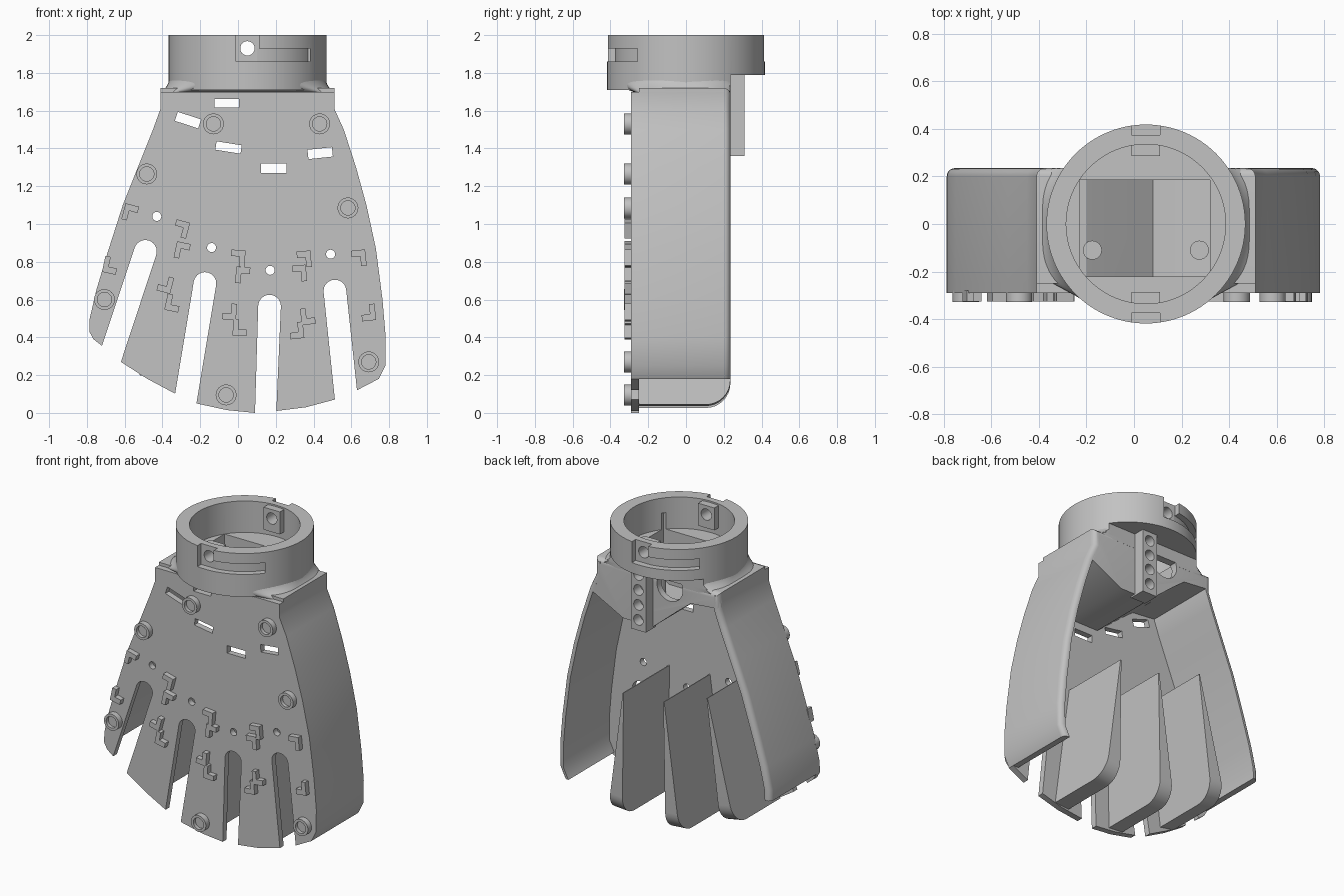
import bpy, bmesh, math
from mathutils import Vector, Matrix

old = bpy.data.objects.get("Cube")
if old:
    bpy.data.objects.remove(old)

grey = bpy.data.materials.new("matte grey")
grey.use_nodes = True
grey.diffuse_color = (0.54, 0.54, 0.54, 1)
grey.node_tree.nodes["Principled BSDF"].inputs["Base Color"].default_value = (0.54, 0.54, 0.54, 1)
parts = []


def finish(name, bm):
    bmesh.ops.recalc_face_normals(bm, faces=bm.faces)
    me = bpy.data.meshes.new(name)
    bm.to_mesh(me)
    bm.free()
    ob = bpy.data.objects.new(name, me)
    bpy.context.collection.objects.link(ob)
    me.materials.append(grey)
    parts.append(ob)
    return ob


def prism(name, pts, y0, y1, rounded=(), radius=0.035):
    """Extrude an x-z outline along y; round the back rim between the given outline points."""
    bm = bmesh.new()
    face = bm.faces.new([bm.verts.new((x, y0, z)) for x, z in pts])
    new = bmesh.ops.extrude_face_region(bm, geom=[face])["geom"]
    bmesh.ops.translate(bm, vec=(0, y1 - y0, 0), verts=[g for g in new if isinstance(g, bmesh.types.BMVert)])
    if rounded:
        def on_rim(v):
            return abs(v.co.y - y1) < 1e-4 and any(math.dist((v.co.x, v.co.z), p) < 1e-4 for p in rounded)
        rim = [e for e in bm.edges if all(on_rim(v) for v in e.verts)]
        bmesh.ops.bevel(bm, geom=rim, offset=radius, segments=5, profile=0.5, affect='EDGES')
    return finish(name, bm)


def box(name, x0, x1, y0, y1, z0, z1):
    return prism(name, [(x0, z0), (x1, z0), (x1, z1), (x0, z1)], y0, y1)


def circle(x, z, r, n=24):
    return [(x + r * math.cos(math.tau * i / n), z + r * math.sin(math.tau * i / n)) for i in range(n)]


def tilted(x, z, w, h, deg):
    m = Matrix.Rotation(math.radians(deg), 2)
    return [tuple(Vector((x, z)) + m @ Vector((a * w / 2, b * h / 2)))
            for a, b in ((-1, -1), (1, -1), (1, 1), (-1, 1))]


def drum(name, r, z0, z1, x=0.05, y=0.0, n=96):
    bm = bmesh.new()
    bmesh.ops.create_cone(bm, cap_ends=True, segments=n, radius1=r, radius2=r, depth=z1 - z0,
                          matrix=Matrix.Translation((x, y, (z0 + z1) / 2)))
    return finish(name, bm)


def loft(name, loops):
    """Closed skin through loops of equal length."""
    bm = bmesh.new()
    rows = [[bm.verts.new(p) for p in loop] for loop in loops]
    bm.faces.new(rows[0])
    bm.faces.new(rows[-1])
    for a, b in zip(rows, rows[1:]):
        for i in range(len(a)):
            j = (i + 1) % len(a)
            bm.faces.new((a[i], a[j], b[j], b[i]))
    return finish(name, bm)


def cut(target, cutter):
    mod = target.modifiers.new("cut", 'BOOLEAN')
    mod.operation, mod.solver, mod.object = 'DIFFERENCE', 'EXACT', cutter
    bpy.context.view_layer.objects.active = target
    bpy.ops.object.modifier_apply(modifier=mod.name)
    parts.remove(cutter)
    bpy.data.objects.remove(cutter)


RX = 0.05                      # ring axis
FRONT, INNER, BACK = -0.29, -0.25, 0.235

# Palm plate with finger slots, slits and pin holes
right_side = [(0.51, 1.7), (0.51, 1.61), (0.56, 1.5), (0.625, 1.3), (0.68, 1.1), (0.73, 0.87),
              (0.765, 0.6), (0.782, 0.4), (0.78, 0.25), (0.745, 0.18)]
left_side = [(-0.41, 1.7), (-0.41, 1.61), (-0.45, 1.5), (-0.53, 1.3), (-0.61, 1.1), (-0.69, 0.85),
             (-0.75, 0.65), (-0.785, 0.5), (-0.787, 0.43)]
tips = [(0.63, 0.12), (0.51, 0.07), (0.36, 0.03), (0.2, 0.01), (0.09, 0.0), (-0.06, 0.015),
        (-0.22, 0.05), (-0.33, 0.1), (-0.48, 0.18), (-0.62, 0.27), (-0.72, 0.355), (-0.765, 0.39)]
plate = prism("palm_plate", right_side + tips + left_side[::-1], FRONT, INNER)
slots = [((-0.49, 0.855), (-0.72, 0.355), (-0.62, 0.27)), ((-0.175, 0.685), (-0.333, 0.1), (-0.22, 0.05)),
         ((0.167, 0.565), (0.09, 0.0), (0.203, 0.01)), ((0.513, 0.645), (0.513, 0.07), (0.63, 0.12))]
for c, a, b in slots:
    c, a, b = Vector(c), Vector(a), Vector(b)
    down = ((a + b) / 2 - c).normalized()
    side = Vector((-down.y, down.x))
    arc = [c + 0.06 * (math.cos(t) * side - math.sin(t) * down)
           for t in (math.pi * i / 14 for i in range(15))]
    ends = [a + (a - arc[-1]) * 0.2, b + (b - arc[0]) * 0.2]
    cut(plate, prism("slot_cutter", [tuple(p) for p in arc + ends], -0.4, 0))
for slit in ((-0.265, 1.55, 0.13, 0.05, -18), (-0.06, 1.64, 0.13, 0.045, 0), (-0.05, 1.405, 0.135, 0.045, -9),
             (0.19, 1.295, 0.135, 0.05, 0), (0.435, 1.375, 0.13, 0.05, 6)):
    cut(plate, prism("slit_cutter", tilted(*slit), -0.4, 0))
for x, z in ((-0.43, 1.04), (-0.14, 0.875), (0.17, 0.755), (0.49, 0.84)):
    cut(plate, prism("pin_cutter", circle(x, z, 0.024), -0.4, 0))

# Thin outer side walls following the palm outline
for name, line, s in (("left_wall", right_side, -1), ("right_wall", left_side, 1)):
    inner = [(x + s * 0.04, z) for x, z in line]
    prism(name, line + inner[::-1], INNER, BACK, line)

# Wedge ribs behind the three middle fingers, rounded at the lower back corner
for name, top, low in (("rib_left", (0.3, 0.87), (0.36, 0.04)), ("rib_middle", (0.0, 0.89), (-0.065, 0.03)),
                       ("rib_right", (-0.32, 1.0), (-0.47, 0.19))):
    top, low = Vector(top), Vector(low)
    length = (top - low).length
    d = (top - low).normalized()
    n = Vector((d.y, -d.x))
    prof = [(INNER, 0), (INNER, length), (BACK, length)]
    prof += [(BACK - 0.13 + 0.13 * math.cos(t), 0.13 - 0.13 * math.sin(t))
             for t in (math.pi / 2 * i / 8 for i in range(9))]
    sides = []
    for sgn in (-1, 1):
        flat = [(y, low + d * h + n * sgn * (0.053 - 0.05 * h / length)) for y, h in prof]
        sides.append([(p.x, y, p.y) for y, p in flat])
    loft(name, sides)

# Wrist housing: hollow, with a funnel-shaped underside and an opening at the rear
under = [(0.55, 1.5), (0.3, 1.37), (0.08, 1.37), (-0.11, 1.53), (-0.2, 1.6), (-0.41, 1.62)]
wrist = prism("wrist_housing", [(0.51, 1.72), (0.51, 1.61)] + under + [(-0.41, 1.72)], INNER, BACK,
              [(0.51, 1.72), (0.51, 1.61), under[0], under[-1], (-0.41, 1.72)])
shrunk = [(0.46, 1.7), (0.46, 1.5)] + [(x, z + 0.04) for x, z in under[1:-1]] + [(-0.36, 1.655), (-0.36, 1.7)]
cut(wrist, prism("hollow_cutter", shrunk, -0.3, 0.19))

# Shoulder: flares from the rectangular wrist into the round coupling
levels = []
for k in range(7):
    t = k / 6
    loop = []
    for i in range(72):
        a = math.tau * (i + 0.5) / 72
        c, s = math.cos(a), math.sin(a)
        sx, sy = math.copysign(abs(c) ** 0.22, c) * 0.46, math.copysign(abs(s) ** 0.22, s) * 0.2425 - 0.0075
        w = 1 - (1 - t) ** 2
        x, y = sx + (0.41 * c - sx) * w, sy + (0.41 * s - sy) * w
        loop.append((RX + x, min(y, BACK), 1.69 + 0.1 * t))
    levels.append(loop)
shoulder = loft("shoulder", levels)
for ob in (wrist, shoulder):
    cut(ob, box("mouth_cutter", -0.23, 0.32, -0.22, 0.185, 1.65, 1.9))
    cut(ob, prism("rear_cutter", circle(-0.045, 1.67, 0.095, 32), 0.1, 0.4))
for x in (-0.175, 0.275):
    drum("floor_post", 0.04, 1.4 if x > 0 else 1.6, 1.66, x, -0.11, 24)

# Coupling ring with bore, twist grooves and locking holes
ring = drum("coupling_ring", 0.418, 1.71, 2.0)
cut(ring, drum("bore_cutter", 0.335, 1.79, 2.1))
cut(ring, box("floor_cutter", -0.23, 0.32, -0.22, 0.185, 1.6, 1.9))
cut(ring, box("step_cutter", -0.6, 0.7, BACK, 0.6, 1.6, 1.79))
for s, name in ((-1, "front_key"), (1, "back_key")):
    key = box(name, -0.01, 0.11, *sorted((s * 0.285, s * 0.36)), 1.84, 1.99)
    cut(key, prism("hole_cutter", circle(RX, 1.93, 0.038), *sorted((s * 0.2, s * 0.6))))
    cut(ring, prism("hole_cutter", circle(RX, 1.93, 0.038), *sorted((s * 0.2, s * 0.6))))
    cut(ring, box("notch_cutter", -0.01, 0.11, *sorted((s * 0.375, s * 0.6)), 1.86, 2.1))
    xs = sorted((RX - s * 0.05, RX - s * 0.33))
    groove = box("groove_cutter", *xs, *sorted((s * 0.2, s * 0.6)), 1.86, 1.93)
    cut(groove, drum("groove_core", 0.378, 1.7, 2.1))
    cut(ring, groove)

# Rear rail with a row of holes
rail = box("rear_rail", 0.08, 0.19, 0.2, 0.31, 1.36, 1.79)
for i in range(4):
    cut(rail, prism("rail_cutter", circle(0.135, 1.43 + i * 0.1, 0.035), 0.24, 0.4))

# Cup-shaped bosses on the palm
for x, z in ((-0.13, 1.53), (0.432, 1.53), (-0.483, 1.265), (0.582, 1.085),
             (-0.707, 0.6), (0.692, 0.27), (-0.063, 0.095)):
    boss = prism("palm_boss", circle(x, z, 0.055, 32), -0.328, -0.28)
    cut(boss, prism("cup_cutter", circle(x, z, 0.038), -0.4, -0.305))

# L-shaped hooks: x, z, tilt, mirror, and +1 for bar on top or -1 for bar below
hooks = [(-0.57, 1.06, -15, 1, 1), (-0.675, 0.78, -12, 1, -1), (-0.3, 0.975, -15, -1, 1),
         (-0.295, 0.86, -12, 1, 1), (-0.385, 0.68, -15, -1, -1), (-0.345, 0.58, -12, 1, -1),
         (0.0, 0.82, -5, -1, 1), (0.025, 0.73, -5, 1, 1), (-0.045, 0.535, -5, -1, -1),
         (0.01, 0.45, -3, 1, -1), (0.35, 0.815, 5, -1, 1), (0.325, 0.74, 5, -1, 1),
         (0.37, 0.51, 6, 1, -1), (0.31, 0.435, 6, -1, -1), (0.64, 0.82, 6, -1, 1), (0.69, 0.53, 6, -1, -1)]
for x, z, deg, mirror, up in hooks:
    shape = [(-0.037, 0.042), (0.037, 0.042), (0.037, 0.008), (-0.008, 0.008), (-0.008, -0.045), (-0.037, -0.045)]
    m = Matrix.Rotation(math.radians(deg), 2)
    pts = [tuple(Vector((x, z)) + m @ Vector((a * mirror, b * up))) for a, b in shape]
    prism("palm_hook", pts, -0.325, -0.28)

# Smooth the curved surfaces, keep the corners crisp
bpy.ops.object.select_all(action='DESELECT')
for ob in parts:
    ob.select_set(True)
bpy.context.view_layer.objects.active = plate
bpy.ops.object.shade_smooth_by_angle(angle=math.radians(30))
